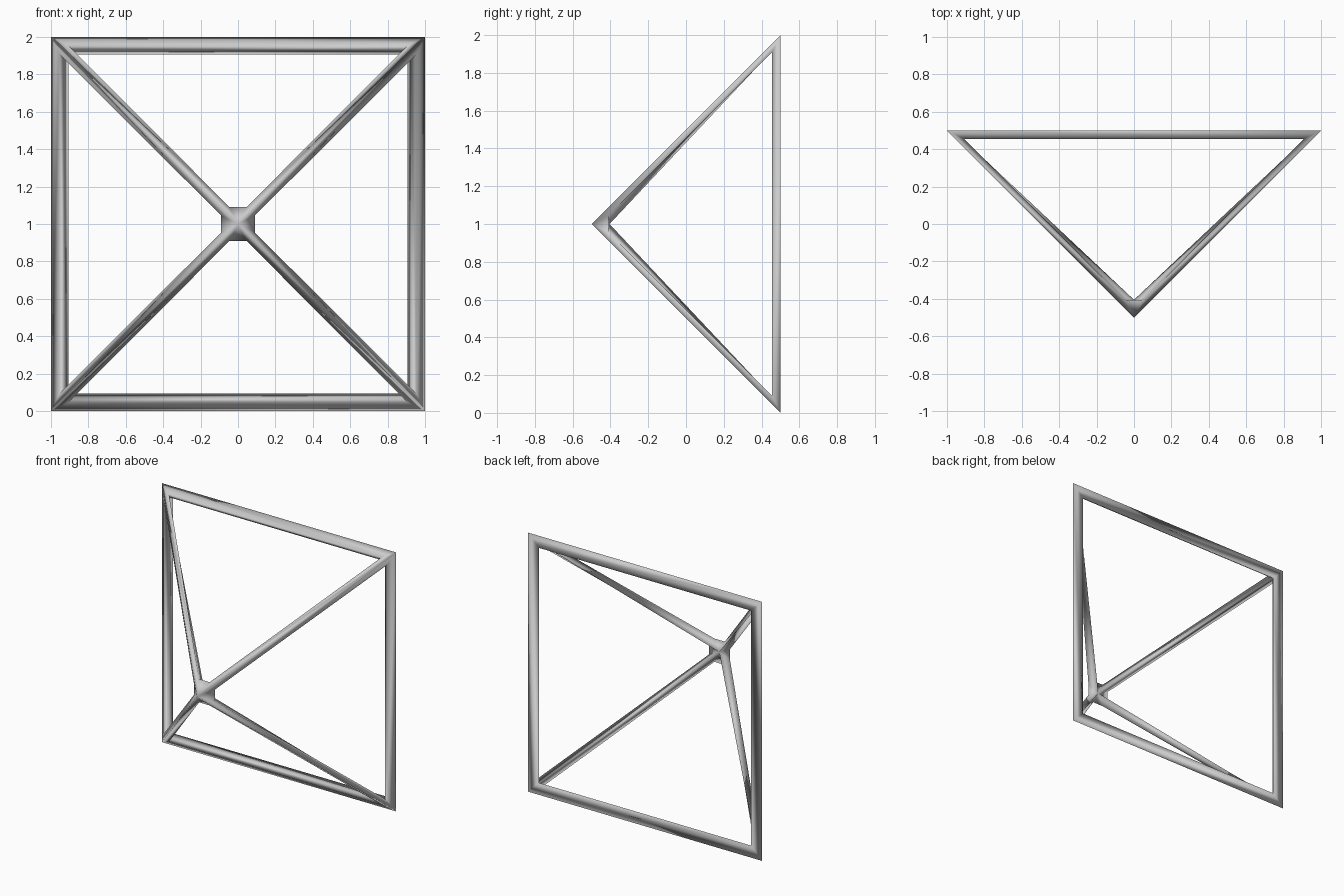
import bpy, bmesh
from mathutils import Matrix, Vector
from math import pi

if "Cube" in bpy.data.objects:
    bpy.data.objects.remove(bpy.data.objects["Cube"])

bm = bmesh.new()

# Pyramid lying on its side: apex toward the front, square base at the back
def ring(x, y, z):
    """Four copies of a point turned about the pyramid's axis."""
    return [bm.verts.new(Matrix.Rotation(i * pi / 2, 3, 'Y') @ Vector((x, y, z - 1)) + Vector((0, 0, 1)))
            for i in range(4)]

outer = ring(1, 0.5, 2)               # outer base corners
inner = ring(0.927, 0.467, 1.927)     # inner base corners
back = ring(0.907, 0.5, 1.907)        # opening in the back face
side_l = ring(-0.908, 0.455, 1.955)   # opening in each sloping face
side_r = ring(0.908, 0.455, 1.955)
tip_l = ring(-0.045, -0.41, 1.09)
tip_r = ring(0.045, -0.41, 1.09)
apex_out = bm.verts.new((0, -0.5, 1))
apex_in = bm.verts.new((0, -0.405, 1))

# Skin of the bars, outside then inside
for corners, apex in ((outer, apex_out), (inner, apex_in)):
    for i in range(4):
        j = (i - 1) % 4
        a, b = corners[j], corners[i]
        bm.faces.new((a, b, side_r[i], side_l[i]))
        bm.faces.new((a, side_l[i], tip_l[i], apex))
        bm.faces.new((b, apex, tip_r[i], side_r[i]))
        bm.faces.new((apex, tip_l[i], tip_r[i]))
        bm.faces.new((a, b, back[i], back[j]))

bmesh.ops.recalc_face_normals(bm, faces=bm.faces)
for f in bm.faces:
    f.smooth = True

mesh = bpy.data.meshes.new("pyramid_frame")
bm.to_mesh(mesh)
bm.free()
bpy.context.collection.objects.link(bpy.data.objects.new("pyramid_frame", mesh))
